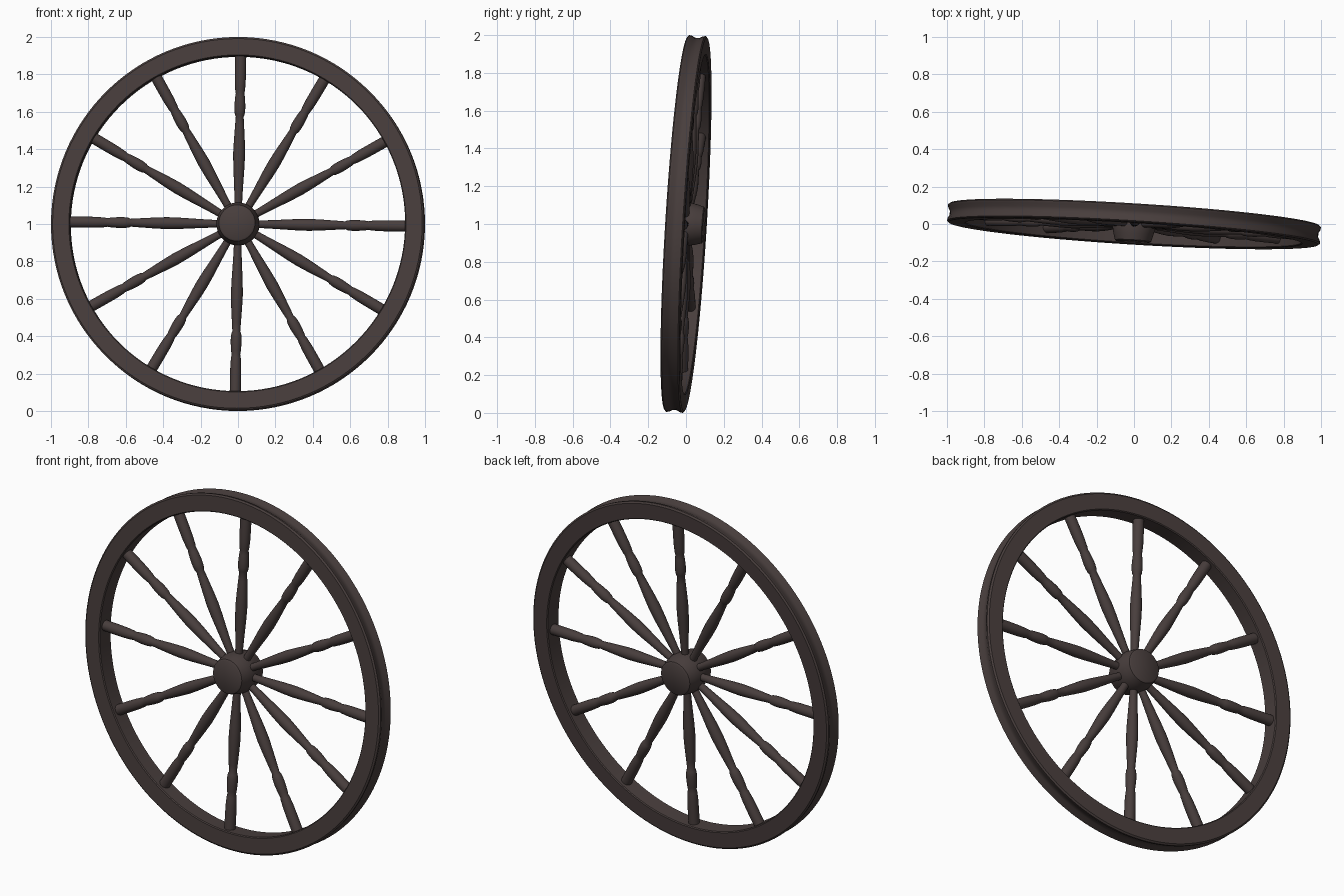
import bpy, bmesh, math
from mathutils import Matrix, Vector

if "Cube" in bpy.data.objects:
    bpy.data.objects.remove(bpy.data.objects["Cube"])

wood = bpy.data.materials.new("dark_brown_wood")
wood.diffuse_color = (0.065, 0.048, 0.046, 1)
wood.use_nodes = True
wood.node_tree.nodes["Principled BSDF"].inputs["Base Color"].default_value = wood.diffuse_color

# whole wheel leans back a little and is turned a little
TILT = (Matrix.Translation((0, 0, 1)) @ Matrix.Rotation(math.radians(-3.5), 4, 'Z')
        @ Matrix.Rotation(math.radians(-3.5), 4, 'X'))


def lathe(name, profile, steps, matrix, closed=False):
    """Spin (radius, height) points around local z, then place with matrix."""
    bm = bmesh.new()
    rings = []
    for r, h in profile:
        rings.append([bm.verts.new((r * math.cos(2 * math.pi * i / steps),
                                    r * math.sin(2 * math.pi * i / steps), h))
                      for i in range(steps)])
    pairs = list(zip(rings, rings[1:]))
    if closed:
        pairs.append((rings[-1], rings[0]))
    for a, b in pairs:
        for i in range(steps):
            j = (i + 1) % steps
            bm.faces.new((a[i], a[j], b[j], b[i]))
    if not closed:
        bm.faces.new(rings[0])
        bm.faces.new(rings[-1])
    bmesh.ops.recalc_face_normals(bm, faces=bm.faces)
    bm.transform(matrix)
    me = bpy.data.meshes.new(name)
    bm.to_mesh(me)
    bm.free()
    me.materials.append(wood)
    ob = bpy.data.objects.new(name, me)
    bpy.context.collection.objects.link(ob)
    bpy.ops.object.select_all(action='DESELECT')
    ob.select_set(True)
    bpy.context.view_layer.objects.active = ob
    bpy.ops.object.shade_smooth_by_angle(angle=math.radians(35))
    return ob


AXLE = TILT @ Matrix.Rotation(math.radians(90), 4, 'X')

# rim with a shallow groove around the outside
lathe("rim", [(0.903, -0.05), (0.99, -0.05), (0.999, -0.043), (0.997, -0.03),
              (0.987, -0.012), (0.987, 0.012), (0.997, 0.03), (0.999, 0.043),
              (0.99, 0.05), (0.903, 0.05), (0.898, 0.045), (0.898, -0.045)],
      128, AXLE, closed=True)

# barrel-shaped hub
half = [(0.088, 0.096), (0.097, 0.09), (0.107, 0.055), (0.114, 0.02)]
lathe("hub", half + [(r, -h) for r, h in reversed(half)], 48, AXLE)

# turned spokes
spoke = [(0.020, 0.08), (0.021, 0.14), (0.025, 0.22), (0.030, 0.31), (0.032, 0.38),
         (0.029, 0.45), (0.024, 0.53), (0.021, 0.575), (0.026, 0.585), (0.029, 0.61),
         (0.029, 0.64), (0.026, 0.68), (0.023, 0.70), (0.026, 0.715), (0.029, 0.76),
         (0.030, 0.82), (0.030, 0.92)]
for k in range(12):
    turn = Matrix.Rotation(math.radians(30 * k + 0.7), 4, 'Y')
    lathe(f"spoke_{k + 1}", spoke, 20, TILT @ turn)
